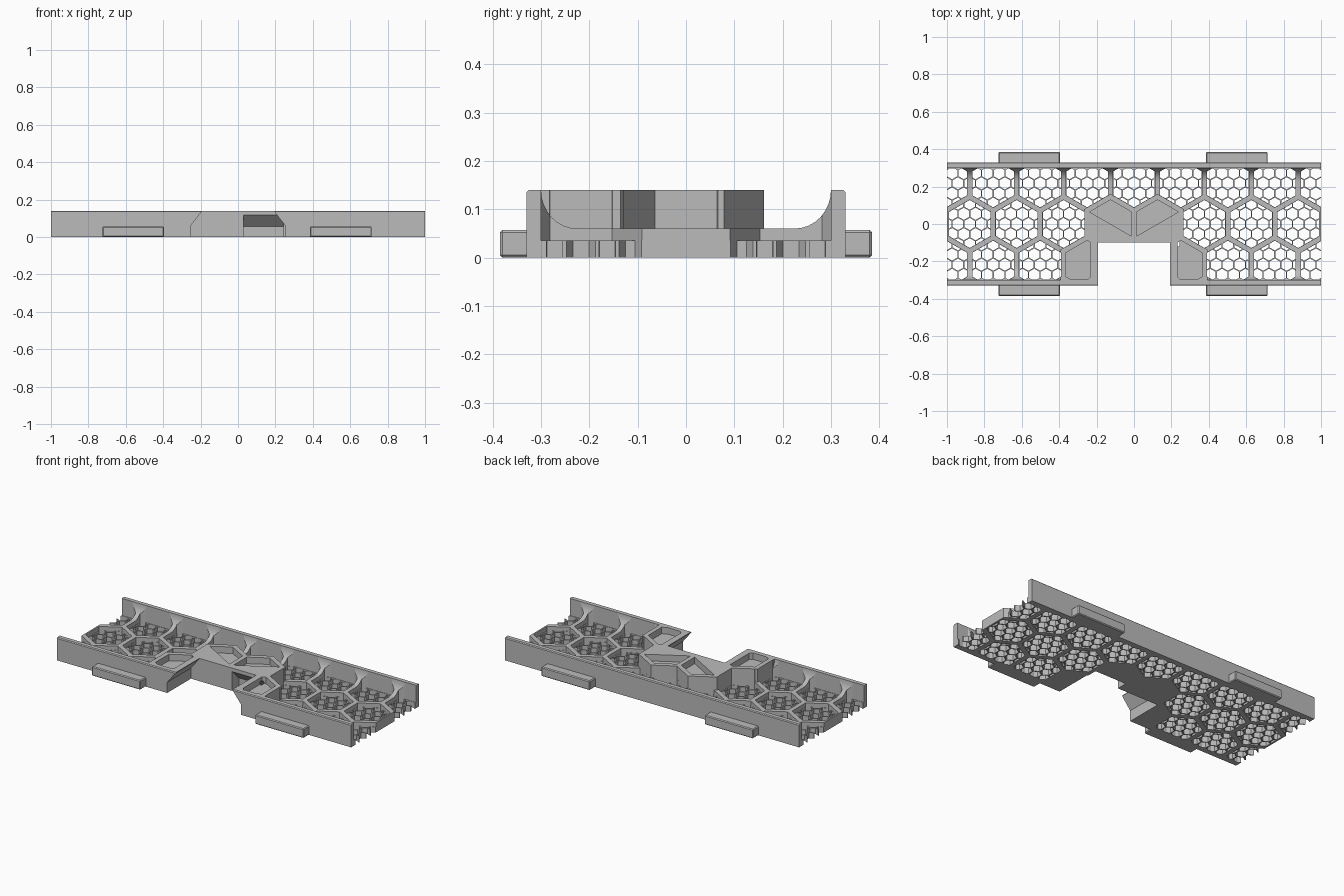
import bpy, bmesh, math

if "Cube" in bpy.data.objects:
    bpy.data.objects.remove(bpy.data.objects["Cube"])

PITCH = 0.251                    # large honeycomb spacing
ROW = PITCH * math.sqrt(3) / 2
SMALL = PITCH / 4                # small honeycomb spacing
SMALL_ROW = SMALL * math.sqrt(3) / 2
CELL_R, HOLE_R = 0.129, 0.0325
WALL_IN, WALL_OUT = 0.30, 0.33
HEIGHT, RIB, FLOOR = 0.14, 0.06, 0.035

grey = bpy.data.materials.new("grey plastic")
grey.use_nodes = True
grey.diffuse_color = (0.5, 0.5, 0.5, 1)
grey.node_tree.nodes["Principled BSDF"].inputs["Base Color"].default_value = (0.5, 0.5, 0.5, 1)


def hexagon(cx, cy, r):
    return [(cx + r * math.sin(i * math.pi / 3), cy + r * math.cos(i * math.pi / 3)) for i in range(6)]


def clip(poly, nx, ny, d):
    """Keep the part of a convex polygon where n.p <= d."""
    out = []
    for i, a in enumerate(poly):
        b = poly[(i + 1) % len(poly)]
        da, db = nx * a[0] + ny * a[1] - d, nx * b[0] + ny * b[1] - d
        if da <= 0:
            out.append(a)
        if da * db < 0:
            t = da / (da - db)
            out.append((a[0] + t * (b[0] - a[0]), a[1] + t * (b[1] - a[1])))
    return out


def clip_hex(poly, cx, cy, r):
    for i in range(6):
        nx, ny = math.cos(i * math.pi / 3), math.sin(i * math.pi / 3)
        poly = clip(poly, nx, ny, nx * cx + ny * cy + r * math.sqrt(3) / 2)
    return poly


def clip_walls(poly, y):
    return clip(clip(poly, 0, 1, y), 0, -1, y)


def area(p):
    return abs(sum(a[0] * b[1] - b[0] * a[1] for a, b in zip(p, p[1:] + p[:1]))) / 2


def prisms(name, polys, lo, hi, axis="z"):
    """Extrude flat outlines along an axis into one object."""
    place = {"x": lambda u, v, w: (w, u, v),
             "y": lambda u, v, w: (u, w, v),
             "z": lambda u, v, w: (u, v, w)}[axis]
    bm = bmesh.new()
    for poly in polys:
        low = [bm.verts.new(place(u, v, lo)) for u, v in poly]
        high = [bm.verts.new(place(u, v, hi)) for u, v in poly]
        bm.faces.new(low)
        bm.faces.new(high)
        for i in range(len(poly)):
            j = (i + 1) % len(poly)
            bm.faces.new((low[i], low[j], high[j], high[i]))
    bmesh.ops.recalc_face_normals(bm, faces=bm.faces)
    mesh = bpy.data.meshes.new(name)
    bm.to_mesh(mesh)
    bm.free()
    mesh.materials.append(grey)
    obj = bpy.data.objects.new(name, mesh)
    bpy.context.collection.objects.link(obj)
    return obj


def activate(obj):
    bpy.ops.object.select_all(action="DESELECT")
    obj.select_set(True)
    bpy.context.view_layer.objects.active = obj


def combine(obj, other, operation="DIFFERENCE"):
    mod = obj.modifiers.new("combine", "BOOLEAN")
    mod.operation, mod.solver, mod.object = operation, "EXACT", other
    activate(obj)
    bpy.ops.object.modifier_apply(modifier=mod.name)
    bpy.data.objects.remove(other)


def mirrored(poly):
    return [(-x, y) for x, y in poly]


# Tray section: side walls curving down to the rib height
half = [(WALL_OUT, 0), (WALL_OUT, HEIGHT - 0.005), (WALL_OUT - 0.005, HEIGHT)]
for i in range(9):
    a = i * math.pi / 16
    half.append((WALL_IN - 0.075 + 0.075 * math.cos(a), HEIGHT - (HEIGHT - RIB) * math.sin(a)))
section = half + mirrored(half)[::-1]
tray = prisms("tray", [section], -1, 1, "x")

# Raised middle block following the honeycomb
edge = [(0.125, 0.161), (0.267, 0.079), (0.267, -0.063), (0.392, -0.136), (0.392, -0.315)]
outline = [(0, 0.088)] + edge + mirrored(edge)[::-1]
combine(tray, prisms("middle_block", [outline], 0.01, HEIGHT), "UNION")

# Honeycomb cells and the small holes in their floors
cells, holes = [], []
for row in (-1, 0, 1):
    for k in range(-4, 5):
        cx, cy = (k + (0.5 if row == 0 else 0)) * PITCH, row * ROW
        in_block = (row == 0 and abs(cx) < 0.2) or (row == -1 and abs(cx) < 0.3)
        if in_block or abs(cx) > 1.1:
            continue
        cells.append(clip_walls(hexagon(cx, cy, CELL_R), WALL_IN))
        for j in range(-2, 3):
            for i in range(-3, 4):
                hole = hexagon(cx + (i + (j % 2) / 2) * SMALL, cy + j * SMALL_ROW, HOLE_R)
                hole = clip_walls(clip_hex(hole, cx, cy, CELL_R - 0.001), WALL_IN - 0.002)
                if len(hole) > 2 and area(hole) > 0.0002:
                    holes.append(hole)
combine(tray, prisms("cell_cutter", cells, FLOOR, 0.3))
combine(tray, prisms("hole_cutter", holes, -0.1, FLOOR + 0.015))

# Shallow pockets in the middle block
upper = clip(hexagon(PITCH / 2, 0, CELL_R), 0.5, -math.sqrt(3) / 2, PITCH / 4)
lower = clip_walls(clip(hexagon(PITCH, -ROW, CELL_R), -1, 0, -0.232), 0.297)
lower = clip(lower, -1, -1, 0.05)
pockets = [upper, lower, mirrored(upper), mirrored(lower)]
combine(tray, prisms("pocket_cutter", pockets, 0.1, 0.3))

# Front notch with leaning sides
notch = [(0.25, -0.1), (0.25, 0.065), (0.193, 0.137), (0.193, 0.3)]
combine(tray, prisms("notch_cutter", [notch + mirrored(notch)[::-1]], -0.5, -0.1, "y"))

# Sloped recess under the deck, on the left half of the notch
recess = [(-0.12, -0.1), (-0.12, 0.118), (-0.1, 0.118), (-0.035, 0.055), (-0.035, -0.1)]
combine(tray, prisms("recess_cutter", [recess], 0.03, 0.243, "x"))

activate(tray)
bpy.ops.object.shade_smooth_by_angle(angle=math.radians(20))

# Outer tabs on both long walls
for side, word in ((-1, "front"), (1, "back")):
    for x0, x1, hand in ((-0.725, -0.395, "right"), (0.385, 0.715, "left")):
        y0, y1 = side * (WALL_OUT - 0.01), side * 0.385
        box = [(x0, y0), (x1, y0), (x1, y1), (x0, y1)]
        tab = prisms(f"{word}_{hand}_tab", [box], 0, 0.057)
        bevel = tab.modifiers.new("soft edges", "BEVEL")
        bevel.width, bevel.segments = 0.005, 1
